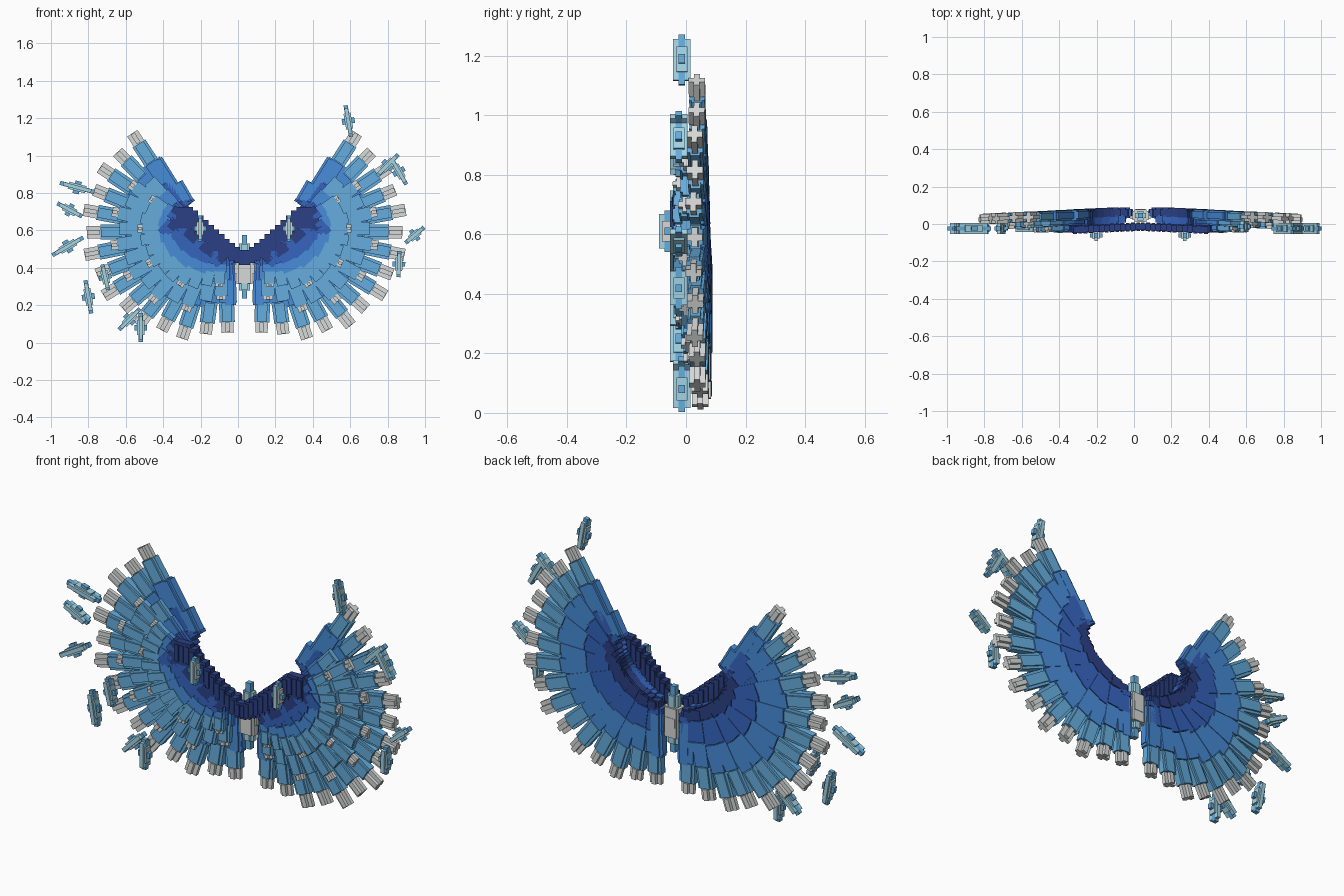
import bpy, bmesh, math
from mathutils import Matrix, Vector

if "Cube" in bpy.data.objects:
    bpy.data.objects.remove(bpy.data.objects["Cube"])

AXIS = 0.035      # x of the mirror plane between the wings
SHEAR = 0.045     # wings sweep forward toward their tips


def srgb(r, g, b):
    return tuple(((c / 255 + 0.055) / 1.055) ** 2.4 for c in (r, g, b)) + (1,)


MATS = []
for name, col in [("navy", (42, 64, 132)), ("royal blue", (53, 100, 190)),
                  ("mid blue", (72, 141, 218)), ("light blue", (101, 173, 221)),
                  ("pale cyan", (163, 212, 228)), ("pale grey", (215, 217, 217))]:
    m = bpy.data.materials.new(name)
    m.diffuse_color = srgb(*col)
    m.use_nodes = True
    m.node_tree.nodes["Principled BSDF"].inputs["Base Color"].default_value = m.diffuse_color
    MATS.append(m)
NAVY, ROYAL, MID, LIGHT, CYAN, GREY = range(6)


def box(bm, base, size, centre, mat):
    """Box with local axes: x along, y depth, z across."""
    mtx = base @ Matrix.Translation(centre) @ Matrix.Diagonal((*size, 1))
    for v in bmesh.ops.create_cube(bm, size=1, matrix=mtx)["verts"]:
        for f in v.link_faces:
            f.material_index = mat


def frame(x, y, z, deg):
    return Matrix.Translation((x, y, z)) @ Matrix.Rotation(-math.radians(deg), 4, 'Y')


def plus_bar(bm, base, a, b, width, depth, arm, mat):
    """Bar with a plus-shaped section running from a to b."""
    c = Vector(((a + b) / 2, 0, 0))
    box(bm, base, (b - a, depth * arm, width), c, mat)
    box(bm, base, (b - a - 0.004, depth, width * arm), c, mat)


def finish(bm, name, mirror=False):
    if mirror:
        for v in bm.verts:
            v.co.y -= SHEAR * v.co.x
    bmesh.ops.recalc_face_normals(bm, faces=bm.faces)
    me = bpy.data.meshes.new(name)
    bm.to_mesh(me)
    bm.free()
    for m in MATS:
        me.materials.append(m)
    ob = bpy.data.objects.new(name, me)
    bpy.context.collection.objects.link(ob)
    if mirror:
        ob.location.x = AXIS
        ob.modifiers.new("mirror", 'MIRROR').use_axis = (True, False, False)
    return ob


def feather(bm, x, y, z, deg, length, zones, depth):
    """Coloured sleeves, each wider than the next, ending in a grey quill."""
    base = frame(x, y, z, deg)
    start = 0.0
    for k, (end, mat, width) in enumerate(zones):
        if mat == GREY:
            plus_bar(bm, base, start * length, end * length, width, depth * 0.95, 0.36, mat)
        else:
            plus_bar(bm, base, start * length, end * length, width,
                     depth - 0.002 * k, 0.66, mat)
        start = end


def fan(name, count, lo, hi, scale, taper, quill_step, y, depth, zones, extras=()):
    """Feathers whose full-length tips lie on an arc; roots follow the bone."""
    bm = bmesh.new()
    for i in range(count):
        t = i / (count - 1)
        phi = lo + (hi - lo) * t
        r = 0.57 + (0.03 * (phi / 60) ** 2 if phi > 0 else 0.015 * (phi / 111) ** 2)
        tip = Vector((0.30 + r * math.cos(math.radians(phi)),
                      0.60 + r * math.sin(math.radians(phi))))
        deg = phi * (0.83 if phi < 0 else 0.95)
        u = (phi + 35) / (95 if phi > -35 else 76)
        length = 0.6 - (0.1 if phi > -35 else 0.17) * u * u
        root = tip - length * Vector((math.cos(math.radians(deg)), math.sin(math.radians(deg))))
        length *= (scale - taper * (2 * t - 1) ** 4) * (1.0 if i % 2 == 0 else 0.955)
        used = zones if i % quill_step == 0 else zones[:-1]
        feather(bm, root.x, y + 0.003 * (i % 2), root.y, deg, length, used, depth)
    for x, z, deg, length, zn in extras:
        feather(bm, x, y, z, deg, length, zn, depth)
    finish(bm, name, True)


# Three layers of feathers, longest at the back
EDGE = [(0.12, ROYAL, 0.075), (1.0, MID, 0.07)]
fan("long_feathers", 15, -111, 60, 1.0, 0.0, 1, 0.063, 0.058,
    [(0.12, NAVY, 0.08), (0.36, ROYAL, 0.10), (0.63, MID, 0.11),
     (0.87, LIGHT, 0.081), (1.0, GREY, 0.066)],
    [(0.315, 0.725, 58, 0.295, EDGE), (0.298, 0.74, 60, 0.13, EDGE),
     (0.085, 0.45, -91, 0.25, EDGE)])
fan("middle_feathers", 14, -107, 50, 0.75, 0.17, 2, 0.028, 0.048,
    [(0.3, ROYAL, 0.08), (0.58, MID, 0.085), (0.92, LIGHT, 0.070), (1.0, GREY, 0.052)])
fan("short_feathers", 13, -105, 38, 0.52, 0.10, 3, -0.002, 0.042,
    [(0.38, ROYAL, 0.07), (0.58, MID, 0.07), (0.92, LIGHT, 0.058), (1.0, GREY, 0.042)])

# Stepped dark wing bone along the upper front edge
bm = bmesh.new()
N = 13
for i in range(N):
    x = 0.012 + 0.338 * i / (N - 1)
    z = min(0.668, 0.452 + 0.232 * (x / 0.3) ** 1.3)
    base = frame(x, -0.014, z, 0)
    tall = 0.080 + 0.035 * min(1, i / 5)
    box(bm, base, (0.034, 0.034 + 0.004 * (i % 2), tall), (0, 0, 0), NAVY)
    box(bm, base, (0.020, 0.046, tall * 0.75), (0, 0, 0), NAVY)
    if i > 1:   # covert blocks below the bone
        box(bm, frame(x, -0.010, z, 40), (0.045, 0.036, 0.05), (0.02, 0.0, -tall / 2 - 0.012),
            ROYAL if i % 3 == 0 else NAVY)
        box(bm, frame(x, -0.006, z, 40), (0.04, 0.038, 0.035), (0.025, 0.0, -tall / 2 - 0.05), ROYAL)
for dx, dz, mat in ((0.365, 0.705, NAVY), (0.385, 0.68, ROYAL), (0.38, 0.645, NAVY)):
    box(bm, frame(dx, -0.010, dz, 35), (0.045, 0.036, 0.04), (0, 0, 0), mat)
finish(bm, "wing_bone", True)


def crystal(name, x, y, z, deg, length, width, core=CYAN):
    """Blocky crystal: thin rod, deep fin, stepped body and cross arms."""
    bm = bmesh.new()
    base = frame(x, y, z, deg)
    rod = width * 0.36
    box(bm, base, (length, rod, rod), (0, 0, 0), LIGHT)
    box(bm, base, (length * 0.82, width * 0.94, rod * 0.9), (0, 0, 0), CYAN)
    box(bm, base, (length * 0.5, width * 0.6, width * 0.62), (0, 0, 0), core)
    box(bm, base, (length * 0.18, width * 0.34, width * 1.1), (0, 0, 0), LIGHT)
    finish(bm, name)


# Floating crystal shards around the wings
SHARDS = [(0.59, 1.185, 100, 0.17), (0.80, 0.95, 45, 0.16), (0.86, 0.915, -60, 0.16),
          (0.945, 0.575, 40, 0.13), (0.86, 0.42, 88, 0.14), (-0.86, 0.83, -15, 0.19),
          (-0.90, 0.71, -28, 0.15), (-0.91, 0.515, 30, 0.19), (-0.71, 0.35, 103, 0.14),
          (-0.80, 0.245, -80, 0.18), (-0.58, 0.125, 45, 0.16), (-0.52, 0.08, 90, 0.155)]
for i, (x, z, deg, length) in enumerate(SHARDS):
    crystal(f"shard_{i + 1}", x, -0.014 if abs(x) < 0.7 else -0.024, z, deg, length, 0.062)

# Crystals set on each wing bone
for side, label in ((-1, "left"), (1, "right")):
    crystal(f"{label}_bone_crystal", AXIS + side * 0.237, -0.062, 0.61, 90, 0.14, 0.06, GREY)

# Central crystal joining the wings
bm = bmesh.new()
base = frame(AXIS, 0.045, 0.4, 90)
plus_bar(bm, base, -0.165, 0.175, 0.028, 0.028, 0.99, LIGHT)
plus_bar(bm, base, -0.12, 0.13, 0.06, 0.05, 0.5, CYAN)
plus_bar(bm, base, -0.085, 0.07, 0.085, 0.066, 0.75, GREY)
plus_bar(bm, base, -0.03, 0.02, 0.105, 0.07, 0.5, GREY)
finish(bm, "central_crystal")
